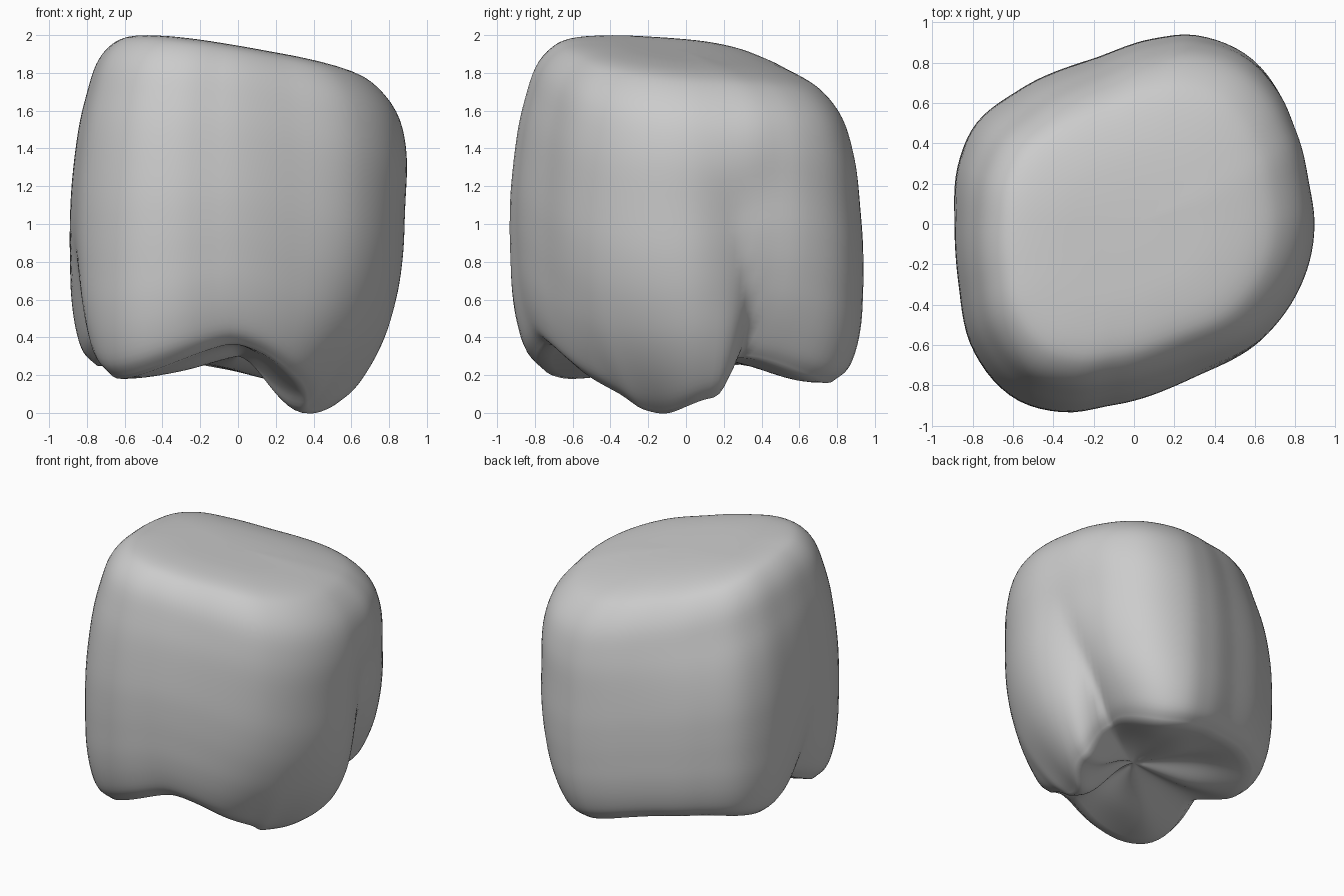
import bpy, bmesh, math
from math import radians, degrees, exp, cos, sin

cube = bpy.data.objects.get("Cube")
if cube:
    bpy.data.objects.remove(cube, do_unlink=True)


def smooth_lookup(table, x):
    """Smooth curve through sorted (x, y) points."""
    n = len(table)
    i = 0
    while i < n - 2 and table[i + 1][0] < x:
        i += 1

    def slope(k):
        a, b = table[max(k - 1, 0)], table[min(k + 1, n - 1)]
        return (b[1] - a[1]) / (b[0] - a[0])

    (x0, y0), (x1, y1) = table[i], table[i + 1]
    h = x1 - x0
    t = (x - x0) / h
    return ((2 * t**3 - 3 * t**2 + 1) * y0 + (t**3 - 2 * t**2 + t) * h * slope(i)
            + (3 * t**2 - 2 * t**3) * y1 + (t**3 - t**2) * h * slope(i + 1))


def around(table):
    """Repeat an angle table so that it closes on itself."""
    table = sorted(table)
    return [(a + turn, v) for turn in (-360, 0, 360) for a, v in table]


def smoothstep(t):
    t = min(max(t, 0), 1)
    return t * t * (3 - 2 * t)


def angle_gap(a, b):
    return (a - b + 180) % 360 - 180


def bell(angle, centre, width):
    return exp(-(angle_gap(angle, centre) / width) ** 2)


# Widest outline, seen from above
outline_points = [
    (.905, 0), (.85, -.3), (.66, -.58), (.3, -.77), (-.1, -.9), (-.35, -.935),
    (-.6, -.86), (-.8, -.62), (-.87, -.3), (-.89, 0), (-.87, .3), (-.78, .5),
    (-.56, .67), (-.2, .82), (.1, .92), (.3, .94), (.57, .845), (.74, .65),
    (.81, .45), (.85, .25)]
outline = around([(degrees(math.atan2(y, x)), math.hypot(x, y)) for x, y in outline_points])

# Height of the scalloped lower rim by angle: four cusps and the dips between
rim = around([(-165, .33), (-135, .18), (-95, .36), (-82, .33), (-62, .2),
              (-45, .1), (-33, .02), (-12, 0), (10, .07), (18, .1), (32, .29),
              (65, .16), (95, .23), (115, .27), (140, .29), (167, .25)])

# Side profile: (share of outline, share of height), from top centre to rim
profile = [(.2, 1), (.45, .998), (.65, .985), (.76, .955), (.85, .89),
           (.91, .79), (.955, .68), (.99, .52), (1, .4), (1, .3), (.994, .2),
           (.97, .11), (.925, .04), (.845, 0)]
share_curve = [(i, p[0]) for i, p in enumerate(profile)]
height_curve = [(i, p[1]) for i, p in enumerate(profile)]

SEGMENTS = 120
STEPS = 4
PIT_RINGS = 12
PIT_Z = .3


def top_plane(x, y):
    return 1.915 - .15 * x - .08 * y - .15 * max(y, 0) ** 2 * (1 - x)


def groove(angle, z):
    """Depth of the vertical creases that part the side lobes."""
    a = abs(angle_gap(angle, 38 - 19 * z)) / 9
    b = abs(angle_gap(angle, -164)) / 11
    return (.12 * exp(-a ** 1.3) * smoothstep((1.3 - z) / 1.0)
            + .10 * exp(-b ** 1.4) * smoothstep((1.05 - z) / .8)
            + .02 * bell(angle, -95, 25) * smoothstep((1.2 - z) / .9))


def side_point(angle, step):
    share = smooth_lookup(share_curve, step)
    v = min(max(smooth_lookup(height_curve, step), 0), 1)
    # lean the large cusp and its neighbour inward
    share *= 1 - .48 * bell(angle, -22, 37) * (1 - v) ** 4
    share *= 1 - .18 * bell(angle, 38, 25) * (1 - v) ** 4
    # square off the shoulder on the low side, soften the opposite one
    shoulder = .09 * ((1 + cos(radians(angle - 10))) / 2) ** 3 - .04 * bell(angle, 145, 30)
    share *= 1 + shoulder * exp(-((v - .86) / .19) ** 2)
    radius = share * smooth_lookup(outline, angle)
    low = smooth_lookup(rim, angle)
    ca, sa = cos(radians(angle)), sin(radians(angle))
    z = low + (top_plane(radius * ca, radius * sa) - low) * v
    # fill the outline's hollow above the crease
    radius += .03 * bell(angle, 20, 12) * smoothstep((v - .55) / .3) * share
    radius -= groove(angle, z)
    return radius * ca, radius * sa, z


def pit_point(angle, w):
    """Hollow underside, falling away from the rim with soft folds."""
    x, y, z = side_point(angle, len(profile) - 1)
    fold = .02 * sin(math.pi * w) * cos(radians(5 * angle + 40))
    height = z + (PIT_Z - z) * smoothstep(w) ** 1.2 + fold * smoothstep(w * 2)
    return x * (1 - w), y * (1 - w), max(height, 0)


# Body: rings lofted from the top centre, down the sides and into the pit
bm = bmesh.new()
angles = [i * 360 / SEGMENTS - 180 for i in range(SEGMENTS)]
rings = []
for k in range((len(profile) - 1) * STEPS + 1):
    rings.append([bm.verts.new(side_point(a, k / STEPS)) for a in angles])
for k in range(1, PIT_RINGS):
    rings.append([bm.verts.new(pit_point(a, k / PIT_RINGS)) for a in angles])

for upper, lower in zip(rings, rings[1:]):
    for i in range(SEGMENTS):
        j = (i + 1) % SEGMENTS
        bm.faces.new((upper[i], lower[i], lower[j], upper[j]))

# Close both centres
for ring, centre in ((rings[0], (0, 0, top_plane(0, 0))), (rings[-1], (0, 0, PIT_Z))):
    hub = bm.verts.new(centre)
    for i in range(SEGMENTS):
        bm.faces.new((hub, ring[i], ring[(i + 1) % SEGMENTS]))

bmesh.ops.recalc_face_normals(bm, faces=bm.faces)
mesh = bpy.data.meshes.new("tooth_crown")
bm.to_mesh(mesh)
bm.free()
crown = bpy.data.objects.new("tooth_crown", mesh)
bpy.context.collection.objects.link(crown)

# Plain grey
grey = bpy.data.materials.new("light_grey")
grey.use_nodes = True
colour = (.6, .6, .6, 1)
grey.diffuse_color = colour
grey.node_tree.nodes["Principled BSDF"].inputs["Base Color"].default_value = colour
mesh.materials.append(grey)

for polygon in mesh.polygons:
    polygon.use_smooth = True
